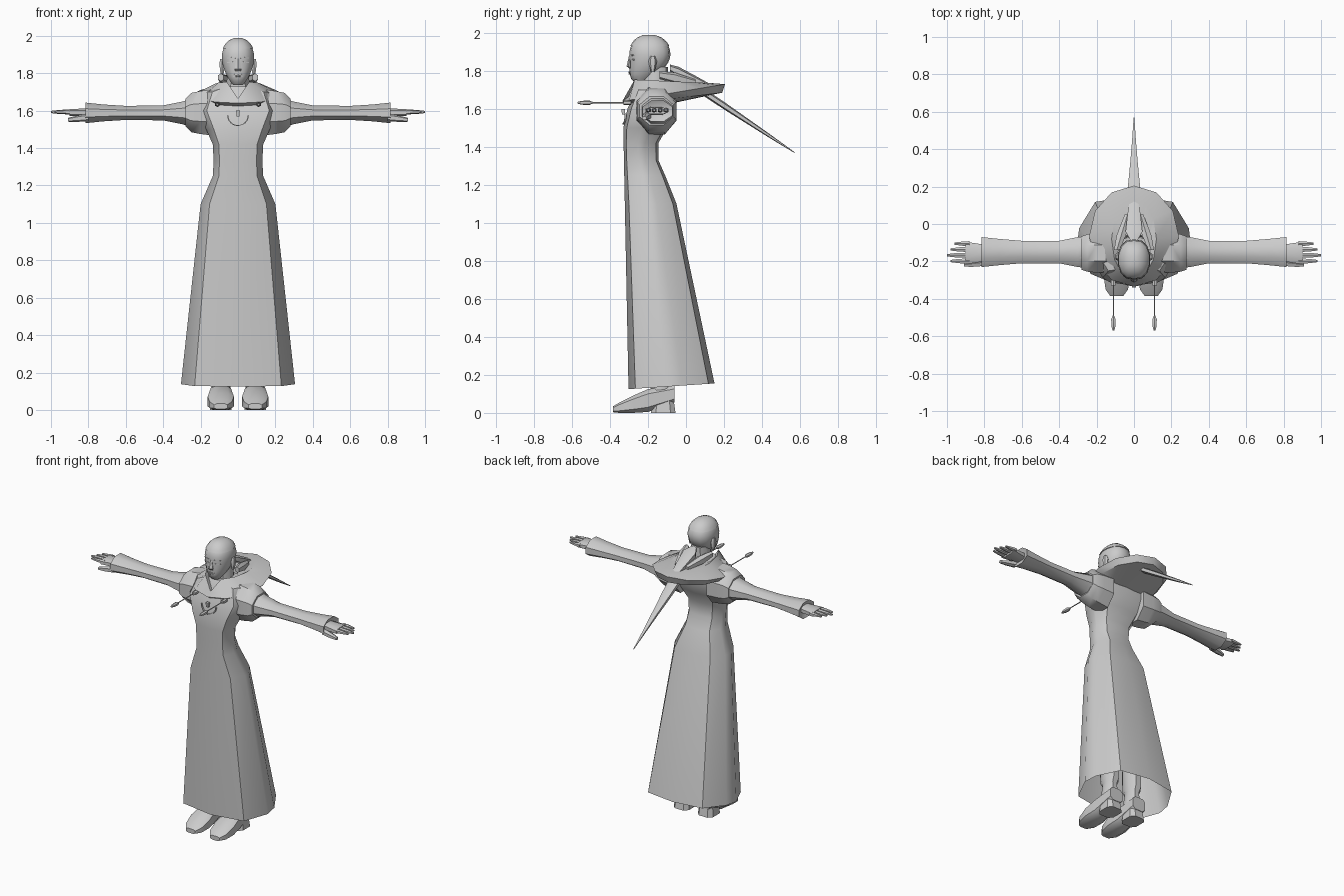
import bpy, bmesh
from math import sin, cos, pi, tau, sqrt, copysign, radians

if "Cube" in bpy.data.objects:
    bpy.data.objects.remove(bpy.data.objects["Cube"])

grey = bpy.data.materials.new("plain grey")
grey.use_nodes = True
grey.diffuse_color = (.6, .6, .6, 1)
grey.node_tree.nodes["Principled BSDF"].inputs["Base Color"].default_value = grey.diffuse_color


def loft(name, rings, caps=(True, True), mirror=False, closed=False):
    """Skin a row of equal rings; optionally cap the ends and mirror in x."""
    bm = bmesh.new()
    rows = [[bm.verts.new(point) for point in ring] for ring in rings]
    pairs = list(zip(rows, rows[1:]))
    if closed:
        pairs.append((rows[-1], rows[0]))
    for lower, upper in pairs:
        for i in range(len(lower)):
            bm.faces.new((lower[i - 1], lower[i], upper[i], upper[i - 1]))
    for row, capped in zip((rows[0], rows[-1]), caps):
        if capped and not closed:
            bm.faces.new(row)
    bmesh.ops.recalc_face_normals(bm, faces=bm.faces)
    mesh = bpy.data.meshes.new(name)
    bm.to_mesh(mesh)
    bm.free()
    mesh.shade_smooth()
    mesh.set_sharp_from_angle(angle=radians(40))
    mesh.materials.append(grey)
    part = bpy.data.objects.new(name, mesh)
    bpy.context.collection.objects.link(part)
    if mirror:
        part.modifiers.new("Mirror", "MIRROR").use_mirror_merge = False


def oval(sides, width, depth, power=1):
    """Outline filling width by depth; a low power makes it boxier."""
    outline = []
    for i in range(sides):
        turn = tau * (i + .5) / sides
        c, s = [copysign(min(1, abs(f(turn)) / cos(pi / sides)) ** power, f(turn))
                for f in (cos, sin)]
        outline.append((c * width / 2, s * depth / 2))
    return outline


def tube(name, axis, centre, sections, slope=(0, 0), sides=8, power=1, mirror=False):
    """Ovals of (place, width, depth) strung along an axis, drifting by the slope."""
    rings = []
    for place, width, depth in sections:
        ring = []
        for u, v in oval(sides, width, depth, power):
            point = [u + centre[0] + slope[0] * place, v + centre[1] + slope[1] * place]
            point.insert("xyz".index(axis), place)
            ring.append(point)
        rings.append(ring)
    loft(name, rings, mirror=mirror)


def robe_ring(z, side, back):
    """Robe outline: flat front panel, angled sides and a rounded back."""
    front = -.33 + .02 * abs(z - 1.5) + .4 * max(0, z - 1.55)
    rise = .03 if back > 0 else 0
    half = [(side * across, front + (back - front) * along, z + rise * along)
            for across, along in ((0, 0), (.76, .08), (1, .42), (.96, .62), (.68, .93), (0, 1))]
    return half + [(-x, y, h) for x, y, h in reversed(half[1:-1])]


# Long robe, open at the hem
loft("robe", [robe_ring(*row) for row in (
    (.125, .305, .15), (1.1, .2, -.05), (1.25, .135, -.11), (1.33, .13, -.145),
    (1.42, .135, -.145), (1.5, .17, -.1), (1.6, .22, -.06), (1.7, .18, -.07),
    (1.73, .08, -.09))], caps=(False, True))

# Armhole edges, and sleeves with flared cuffs
tube("shoulder_edges", "x", centre=(-.155, 1.59), mirror=True,
     sections=[(.12, .21, .25), (.2, .21, .23), (.25, .2, .21), (.28, .18, .15)])
tube("sleeves", "x", centre=(-.15, 1.588), mirror=True,
     sections=[(.2, .18, .18), (.3, .16, .12), (.4, .12, .08), (.6, .12, .075),
               (.72, .14, .09), (.815, .16, .11), (.8, .1, .06)])

# Hands
tube("palms", "x", centre=(-.155, 1.59), sections=[(.77, .08, .05), (.9, .12, .035)],
     power=.7, mirror=True)
for i, finger in enumerate(("little", "ring", "middle", "index")):
    tip = 1 - .02 * abs(i - 2)
    tube(finger + "_fingers", "x", centre=(-.105 - .031 * i, 1.593), sides=6, mirror=True,
         sections=[(.88, .026, .027), (tip - .05, .024, .023), (tip, .012, .012)])
tube("thumbs", "x", centre=(-.1, 1.66), slope=(-.13, -.12), sides=6, mirror=True,
     sections=[(.8, .04, .04), (.86, .034, .034), (.91, .02, .02)])

# Shoes with separate heels, and legs under the robe
tube("shoes", "y", centre=(.092, .115), slope=(0, .25), power=.6, mirror=True,
     sections=[(-.385, .07, .03), (-.35, .12, .055), (-.28, .14, .09),
               (-.2, .12, .12), (-.06, .1, .09)])
tube("heels", "z", centre=(.092, -.12), power=.6, mirror=True,
     sections=[(0, .115, .13), (.07, .1, .11)])
tube("legs", "z", centre=(.09, -.13), mirror=True,
     sections=[(.1, .1, .12), (.2, .08, .1), (.23, .1, .13), (.45, .11, .14), (.9, .12, .15)])


def head_ring(t, grow=0):
    """Skull section; t runs from the chin to the crown."""
    if t > .6:
        full = narrow = sqrt(1 - ((t - .6) / .4) ** 2)
        front = -.2 - .098 * full
    else:
        taper = (1 - t / .6) ** 2
        full, narrow = 1 - 1.25 * taper, 1 - .68 * taper
        front = -.298 + .03 * taper ** 4
    back = -.19 + .108 * full
    return [(x, y + (front + back) / 2, 1.738 + .25 * t + grow)
            for x, y in oval(14, .172 * narrow + grow * 2, back - front + grow * 2, .9)]


# Head with cropped hair, neck and ears
loft("head", [head_ring(i / 12) for i in range(12)] + [head_ring(.99)])
loft("hair", [head_ring(t, grow=.003) for t in (.76, .82, .88, .94, .99)])
tube("neck", "z", centre=(0, -.16), sections=[(1.66, .14, .14), (1.82, .11, .13)], sides=10)
tube("ears", "z", centre=(.085, -.175), sides=6, mirror=True,
     sections=[(1.795, .016, .02), (1.85, .03, .045), (1.877, .02, .025)])

# Face: nose, brows, eyes and lips
tube("nose", "z", centre=(0, -.29), sides=6,
     sections=[(1.81, .03, .01), (1.824, .036, .045), (1.88, .016, .02)])
for feature, height, thick in (("brows", 1.882, .012), ("eyes", 1.858, .014)):
    tube(feature, "x", centre=(-.292, height), slope=(.4, 0), sides=6, mirror=True,
         sections=[(.014, .02, thick / 2), (.035, .03, thick), (.06, .02, thick / 2)])
for feature, height in (("upper_lip", 1.793), ("lower_lip", 1.784)):
    tube(feature, "x", centre=(-.288, height), sides=6,
         sections=[(-.026, .01, .004), (0, .03, .01), (.026, .01, .004)])


def hood_ring(width, length, y, z, tilt, dip):
    """Hood outline, tilted up to the back and dipping at the throat."""
    ring = []
    for i in range(12):
        turn = tau * i / 12
        drop = dip if i == 9 else 0
        ring.append((width * cos(turn), y + length * sin(turn), z + tilt * sin(turn) - drop))
    return ring


# Thrown-back hood: neckline, crest, rim, underside and base
loft("hood", closed=True, rings=[hood_ring(*row) for row in (
    (.075, .11, -.155, 1.72, .01, .05), (.12, .22, -.08, 1.745, -.01, .09),
    (.24, .27, -.065, 1.685, .045, 0), (.21, .25, -.06, 1.655, .03, 0),
    (.12, .09, -.16, 1.63, 0, 0))])

# Standing folds at the nape, and the long hood tail
tube("hood_fold", "y", centre=(0, 1.775), slope=(0, -.48), sides=6,
     sections=[(-.085, .04, .035), (-.04, .09, .055), (.05, .07, .045), (.15, .04, .03)])
tube("side_folds", "y", centre=(.05, 1.75), slope=(-.3, -.2), sides=6, mirror=True,
     sections=[(-.14, .03, .04), (-.06, .05, .06), (.05, .03, .03)])
tube("hood_tail", "y", centre=(0, 1.75), slope=(0, -.665), sides=6,
     sections=[(.08, .08, .04), (.2, .065, .04), (.33, .04, .03), (.45, .02, .02),
               (.57, .004, .005)])

# Drawstrings with tassels and eyelets
for piece, sections in (
        ("drawstrings", [(-.29, .006, .006), (-.52, .006, .006)]),
        ("tassels", [(-.49, .008, .008), (-.51, .024, .024), (-.55, .02, .02), (-.57, .01, .01)]),
        ("eyelets", [(-.33, .024, .024), (-.29, .024, .024)])):
    tube(piece, "y", centre=(.11, 1.632), sections=sections, sides=6, mirror=True)

# Chest ornament: a thin hanging loop and a small clasp
loop = []
for i in range(13):
    turn = pi * i / 12
    loop.append([((.055 + u) * cos(turn), v - .33 + .012 * abs(cos(turn)),
                  1.575 - (.055 + u) * sin(turn)) for u, v in oval(4, .006, .01)])
loft("chest_loop", loop)
tube("chest_clasp", "z", centre=(0, -.33), sections=[(1.57, .016, .014), (1.6, .02, .02)], sides=4)
